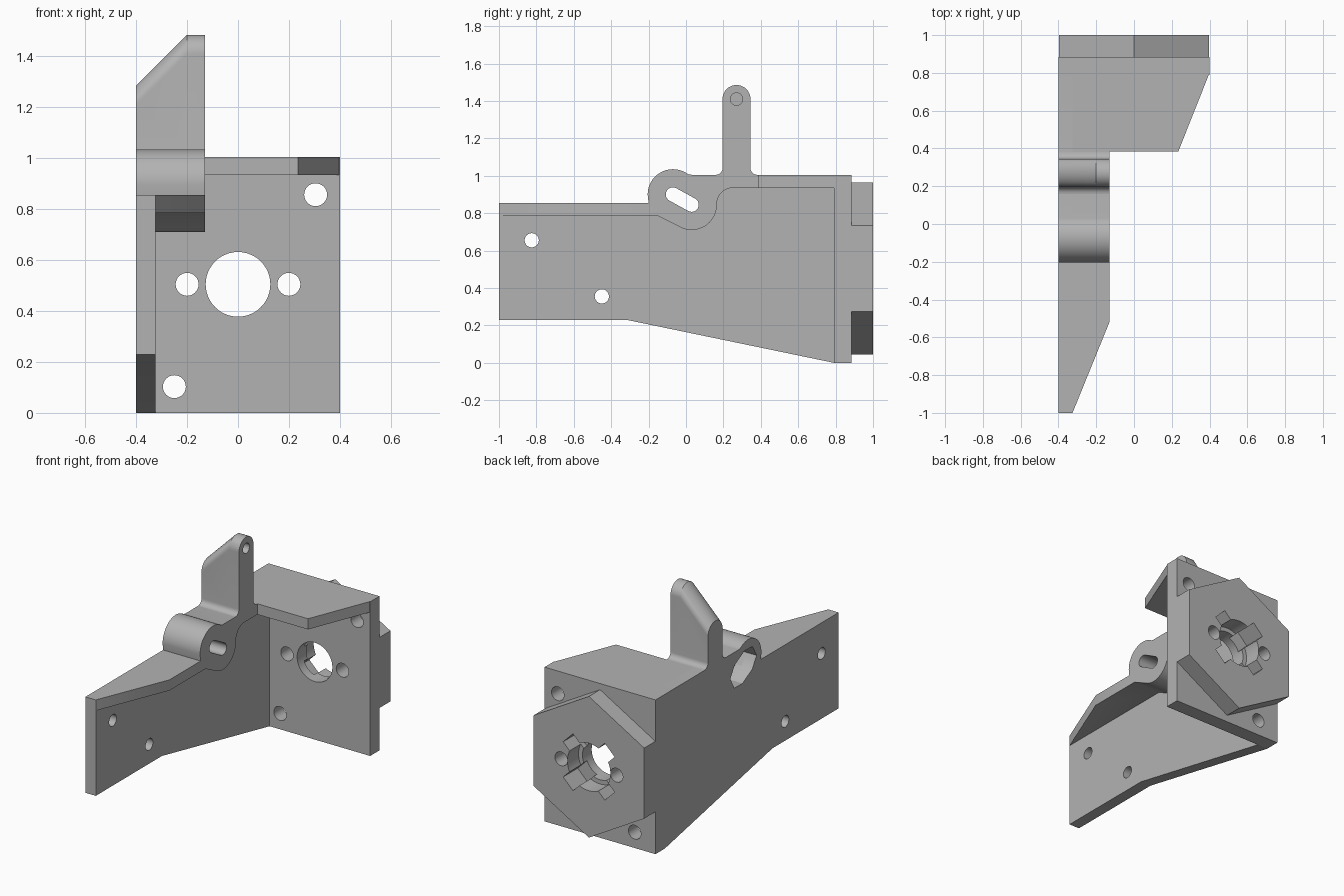
import bpy, bmesh
from math import sin, cos, atan2, pi, radians

if "Cube" in bpy.data.objects:
    bpy.data.objects.remove(bpy.data.objects["Cube"], do_unlink=True)

grey = bpy.data.materials.new("plain grey")
grey.use_nodes = True
grey.diffuse_color = (0.45, 0.45, 0.45, 1)
grey.node_tree.nodes["Principled BSDF"].inputs["Base Color"].default_value = (0.45, 0.45, 0.45, 1)


def arc(c, r, start, end, n=16):
    """Points on an arc, angles in degrees."""
    angles = [radians(start + (end - start) * i / n) for i in range(n + 1)]
    return [(c[0] + r * cos(a), c[1] + r * sin(a)) for a in angles]


def circle(c, r, n=48):
    return arc(c, r, 0, 360, n)[:-1]


def slot(a, b, r, n=12):
    """Long hole from a to b; few segments give angular ends."""
    d = atan2(b[1] - a[1], b[0] - a[0]) * 180 / pi
    return arc(b, r, d - 90, d + 90, n) + arc(a, r, d + 90, d + 270, n)


def place(axis, p, d):
    return {"X": (d, p[0], p[1]), "Y": (p[0], d, p[1]), "Z": (p[0], p[1], d)}[axis]


def loft(name, axis, sections):
    """Solid through matching outlines, each given as (depth, points)."""
    bm = bmesh.new()
    rings = [[bm.verts.new(place(axis, p, d)) for p in pts] for d, pts in sections]
    for low, high in zip(rings, rings[1:]):
        for i in range(len(low)):
            j = (i + 1) % len(low)
            bm.faces.new((low[i], low[j], high[j], high[i]))
    bm.faces.new(rings[0])
    bm.faces.new(rings[-1])
    bmesh.ops.recalc_face_normals(bm, faces=bm.faces)
    mesh = bpy.data.meshes.new(name)
    bm.to_mesh(mesh)
    bm.free()
    mesh.materials.append(grey)
    obj = bpy.data.objects.new(name, mesh)
    bpy.context.collection.objects.link(obj)
    return obj


def prism(name, axis, pts, a, b):
    return loft(name, axis, [(a, pts), (b, pts)])


def cut(targets, axis, pts, a, b):
    """Subtract a prism from every target."""
    cutter = prism("cutter", axis, pts, a, b)
    cutter.hide_render = True
    for obj in targets:
        mod = obj.modifiers.new("cut", "BOOLEAN")
        mod.operation = "DIFFERENCE"
        mod.solver = "EXACT"
        mod.object = cutter
        bpy.context.view_layer.objects.active = obj
        bpy.ops.object.modifier_apply(modifier=mod.name)
    bpy.data.objects.remove(cutter, do_unlink=True)


left, inner, rim = -0.4, -0.325, -0.13   # wall outside, wall inside, flange edge
top = 1.005
boss_high, boss_low, boss_r = (-0.07, 0.9), (0.03, 0.845), 0.135
hub = (0, 0.505)

# Shared upper outline: flat ledge, round boss, raised deck
upper = [(-1, 0.855), (-0.2, 0.855)] + arc(boss_high, boss_r, 180, 62) + [(0.012, 1.008), (0.03, top)]

# Side wall
wall = prism("side_wall", "X",
             upper + [(0.79, top), (0.79, 0), (-0.32, 0.23), (-1, 0.23)], left, inner)

# Flange with the boss along the top of the wall
under = arc((0.25, 0.85), 0.085, 90, 180, 8) + arc(boss_low, boss_r, 0, -120) + [(-0.15, 0.785), (-1, 0.785)]
flange = prism("top_flange", "X", upper + [(0.385, top), (0.385, 0.935)] + under, inner, rim)
cut([flange], "Z", [(-0.366, -1.1), (0, -0.2), (0, -1.1)], 0.5, 1.2)

# Adjusting slot with its angular nut pocket, and the wall holes
cut([wall, flange], "X", slot(boss_high, boss_low, 0.038), -0.5, 0)
cut([wall], "X", slot(boss_high, boss_low, 0.085, 3), -0.5, -0.3)
cut([flange], "X", slot(boss_high, boss_low, 0.085, 3), -0.4, -0.28)
for centre in [(-0.825, 0.655), (-0.45, 0.355)]:
    cut([wall], "X", circle(centre, 0.038, 32), -0.5, -0.2)

# Upright arm: round top that slopes down toward the outside
arm_top = (0.27, 1.41)
arm_outline = (arc((0.38, top + 0.035), 0.035, 270, 180, 6)
               + arc(arm_top, 0.075, 0, 180, 24)
               + arc((0.16, top + 0.035), 0.035, 0, -90, 6))
sloped = [(y, z - 0.2 if z > 1.2 else z) for y, z in arm_outline]
arm = loft("upright_arm", "X", [(left, sloped), (-0.2, arm_outline), (rim, arm_outline)])
cut([arm], "X", circle(arm_top, 0.033, 32), -0.21, 0)

# Horizontal gusset
gusset = prism("top_gusset", "Z",
               [(inner, 0.385), (0.235, 0.385), (0.396, 0.79), (inner, 0.79)], 0.935, top)

# Mounting plate and hexagonal block behind it
plate = prism("mounting_plate", "Y", [(left, 0), (0.4, 0), (0.4, top), (left, top)], 0.79, 0.885)
block = prism("hex_block", "Y", arc(hub, 0.46, 90, 390, 5), 0.885, 1)

# Bore, wider at the back, with crossed grooves
cut([plate], "Y", circle(hub, 0.127), 0.7, 0.95)
cut([block], "Y", circle(hub, 0.155), 0.8, 1.1)
for s in (1, -1):
    groove = slot((-0.15, hub[1] - 0.15 * s), (0.15, hub[1] + 0.15 * s), 0.05, 1)
    cut([plate, block], "Y", groove, 0.85, 1.1)

# Screw holes
for x in (-0.2, 0.2):
    cut([plate, block], "Y", circle((x, hub[1]), 0.045, 32), 0.7, 1.1)
for centre in [(0.305, 0.857), (-0.25, 0.103)]:
    cut([plate], "Y", circle(centre, 0.045, 32), 0.7, 1.1)

# Smooth the curves, keep the edges sharp
for obj in (wall, flange, arm, gusset, plate, block):
    bpy.ops.object.select_all(action="DESELECT")
    obj.select_set(True)
    bpy.context.view_layer.objects.active = obj
    bpy.ops.object.shade_smooth_by_angle(angle=radians(30))
